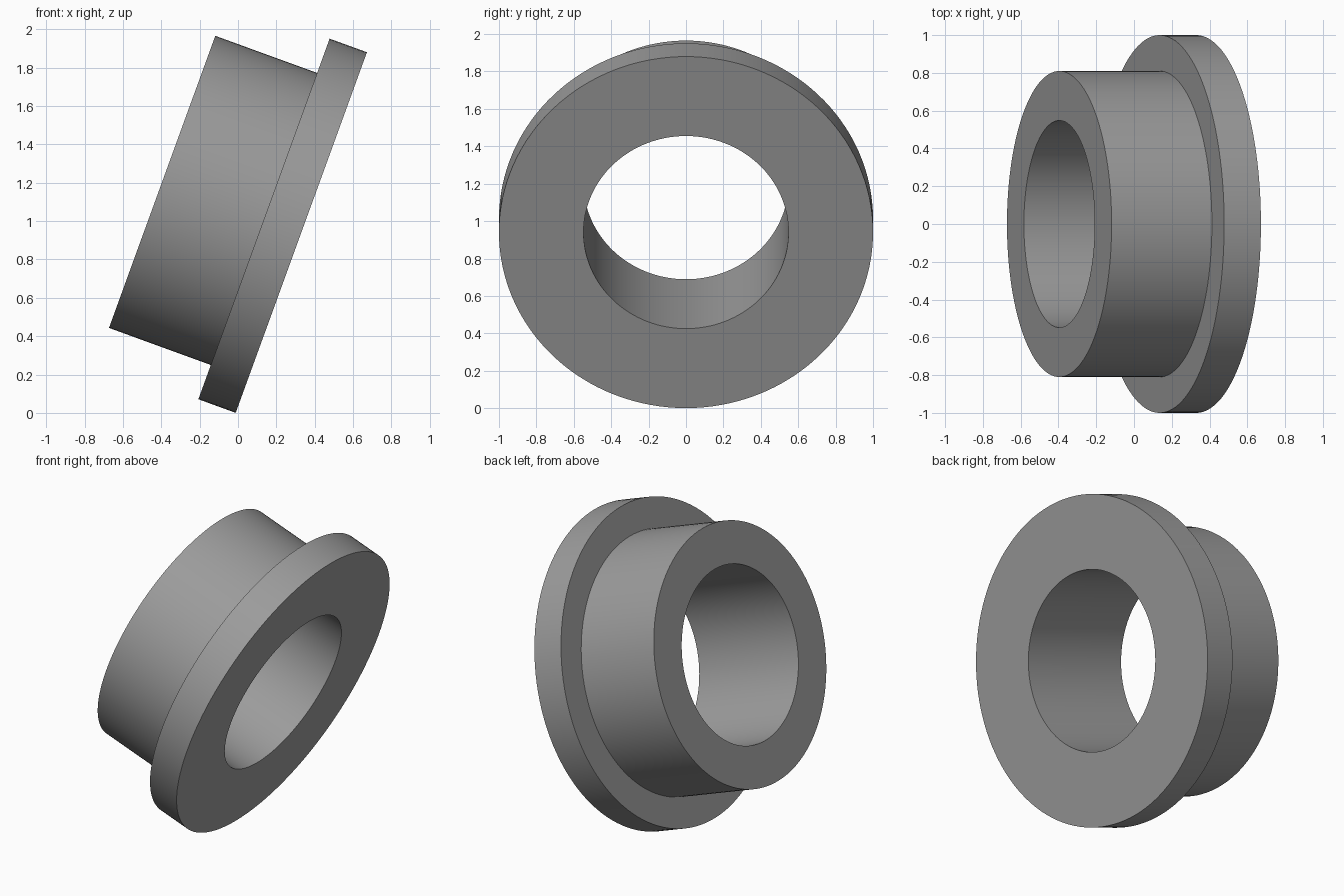
import bpy
import bmesh
import math
from mathutils import Matrix

if "Cube" in bpy.data.objects:
    bpy.data.objects.remove(bpy.data.objects["Cube"])

SEGMENTS = 128
TILT = math.radians(110)  # axis points to +x, dipping 20 degrees

# Closed half section (radius, distance along the axis)
BORE, SLEEVE, FLANGE = 0.548, 0.81, 1.0
THICKNESS, LENGTH = 0.207, 0.772
section = [(BORE, 0), (FLANGE, 0), (FLANGE, -THICKNESS),
           (SLEEVE, -THICKNESS), (SLEEVE, -LENGTH), (BORE, -LENGTH)]

# Revolve the section into a flanged bushing
bm = bmesh.new()
rings = []
for i in range(SEGMENTS):
    a = 2 * math.pi * i / SEGMENTS
    rings.append([bm.verts.new((r * math.cos(a), r * math.sin(a), z))
                  for r, z in section])
for i, ring in enumerate(rings):
    following = rings[(i + 1) % SEGMENTS]
    for j in range(len(section)):
        k = (j + 1) % len(section)
        bm.faces.new((ring[j], following[j], following[k], ring[k]))
bmesh.ops.recalc_face_normals(bm, faces=bm.faces[:])

# Tilt it so the flange rim rests on the ground
bm.transform(Matrix.Translation((0.33, 0, 0.94)) @ Matrix.Rotation(TILT, 4, 'Y'))
mesh = bpy.data.meshes.new("flanged_bushing")
bm.to_mesh(mesh)
bm.free()
bushing = bpy.data.objects.new("flanged_bushing", mesh)
bpy.context.collection.objects.link(bushing)

# Plain grey metal
grey = bpy.data.materials.new("grey_metal")
grey.diffuse_color = (0.33, 0.33, 0.33, 1)
grey.use_nodes = True
grey.node_tree.nodes["Principled BSDF"].inputs["Base Color"].default_value = grey.diffuse_color
mesh.materials.append(grey)

# Smooth round walls, crisp rims
bpy.context.view_layer.objects.active = bushing
bushing.select_set(True)
bpy.ops.object.shade_smooth_by_angle(angle=math.radians(30))
